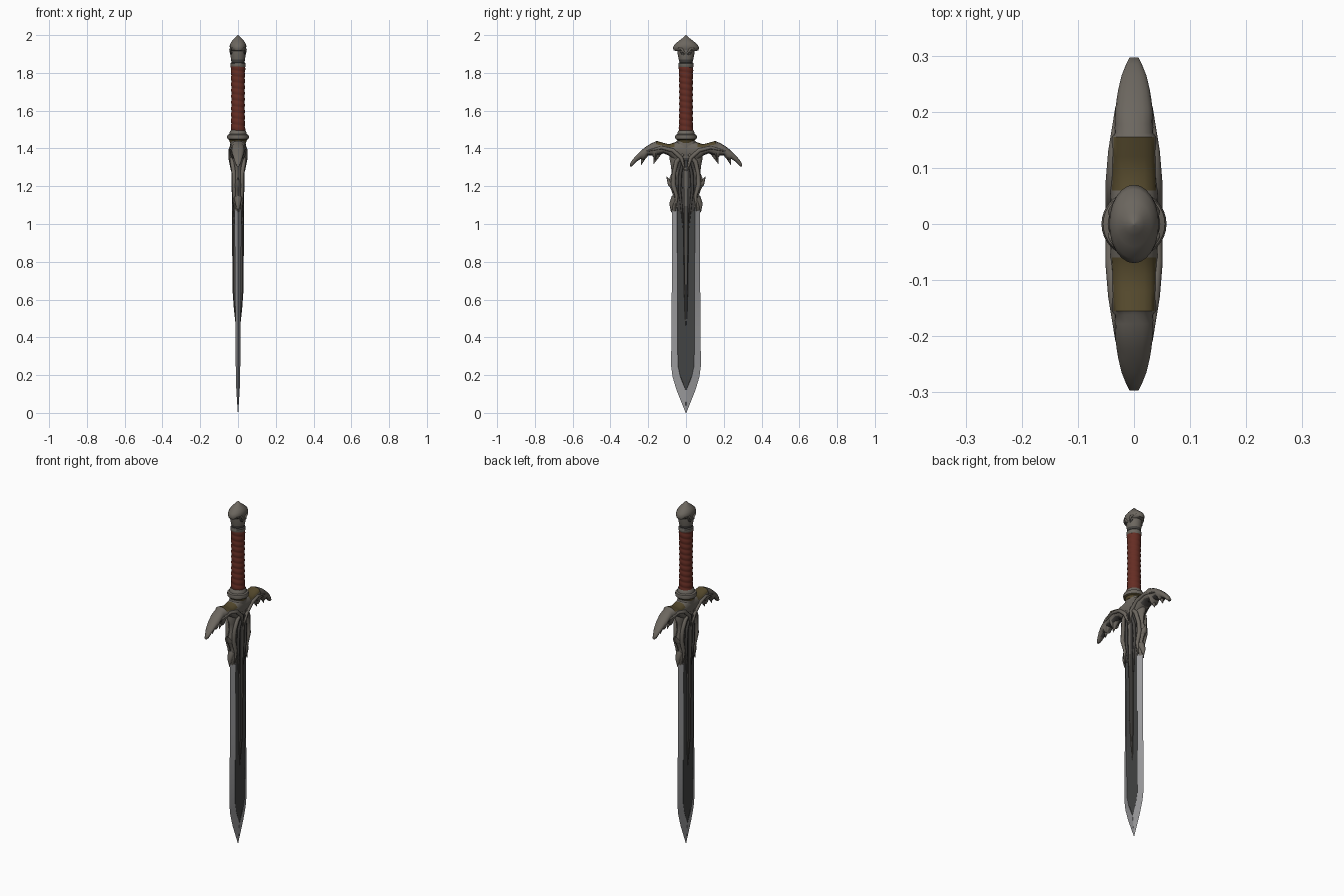
import bpy, bmesh, math
from mathutils import Vector

if "Cube" in bpy.data.objects:
    bpy.data.objects.remove(bpy.data.objects["Cube"])

def material(name, r, g, b):
    m = bpy.data.materials.new(name)
    m.diffuse_color = (r, g, b, 1)
    m.use_nodes = True
    m.node_tree.nodes["Principled BSDF"].inputs["Base Color"].default_value = m.diffuse_color
    return m

STEEL = material("polished_steel", 0.33, 0.33, 0.34)
DARK = material("dark_fuller_steel", 0.055, 0.057, 0.057)
METAL = material("worn_grey_metal", 0.15, 0.135, 0.115)
SHADE = material("blackened_metal", 0.06, 0.056, 0.052)
RED = material("red_leather", 0.13, 0.026, 0.017)
BRONZE = material("olive_bronze", 0.09, 0.067, 0.026)

def loft(name, rings, mats, rule=None, angle=40):
    """Skin a list of equal-length rings; rule(centre, normal) picks the material."""
    bm = bmesh.new()
    vs = [[bm.verts.new(p) for p in r] for r in rings]
    n = len(rings[0])
    for a, b in zip(vs, vs[1:]):
        for i in range(n):
            j = (i + 1) % n
            bm.faces.new((a[i], a[j], b[j], b[i]))
    bm.faces.new(vs[0])
    bm.faces.new(vs[-1])
    bmesh.ops.recalc_face_normals(bm, faces=bm.faces[:])
    bm.normal_update()
    if rule:
        for f in bm.faces:
            f.material_index = rule(f.calc_center_median(), f.normal)
    me = bpy.data.meshes.new(name)
    bm.to_mesh(me)
    bm.free()
    for m in mats:
        me.materials.append(m)
    ob = bpy.data.objects.new(name, me)
    bpy.context.collection.objects.link(ob)
    bpy.ops.object.select_all(action='DESELECT')
    ob.select_set(True)
    bpy.context.view_layer.objects.active = ob
    bpy.ops.object.shade_smooth_by_angle(angle=math.radians(angle))
    return ob

def oval(z, rx, ry, n=24):
    return [(rx * math.cos(2 * math.pi * i / n), ry * math.sin(2 * math.pi * i / n), z) for i in range(n)]

def tube(name, pts, radii, mat, n=8):
    """Tapered horn through the given points."""
    pts = [Vector(p) for p in pts]
    rings = []
    for k, p in enumerate(pts):
        t = (pts[min(k + 1, len(pts) - 1)] - pts[max(k - 1, 0)]).normalized()
        u = t.cross(Vector((1, 0, 0))).normalized()
        w = t.cross(u)
        rings.append([p + radii[k] * (u * math.cos(2 * math.pi * i / n) + w * math.sin(2 * math.pi * i / n))
                      for i in range(n)])
    return loft(name, rings, [mat], angle=60)

# Blade: bright bevelled edges around a dark flat fuller
blade = []
for z, w, wi, t in [(0.0, .002, .001, .001), (.12, .05, .002, .009), (.19, .071, .030, .011),
                    (.25, .079, .043, .012), (.42, .077, .045, .013), (.7, .075, .046, .016),
                    (1.15, .073, .047, .019)]:
    blade.append([(0, w, z), (t, wi, z), (t * .85, wi * .9, z), (t * .85, -wi * .9, z), (t, -wi, z),
                  (0, -w, z), (-t, -wi, z), (-t * .85, -wi * .9, z), (-t * .85, wi * .9, z), (-t, wi, z)])

def blade_rule(c, n):
    lim = min(.048, .043 * (c.z - .1) / .12)
    return 1 if c.z > .13 and abs(c.y) < .0455 and abs(c.y) < lim + .02 and abs(n.x) > .5 and not edge_face(c) else 0

def edge_face(c):
    # bevel strips have their centre far from the middle plane
    return abs(c.y) > (.047 if c.z > .3 else .037 if c.z > .17 else .02)

loft("blade", blade, [STEEL, DARK], blade_rule, 15)

# Long central spine running down both faces of the blade
spine = []
for z, w, t in [(.46, .002, .012), (.55, .008, .022), (.65, .011, .029), (.9, .014, .031),
                (1.12, .017, .032), (1.3, .022, .036)]:
    spine.append([(0, w, z), (t * .8, w * .9, z), (t, w * .35, z), (t, -w * .35, z), (t * .8, -w * .9, z),
                  (0, -w, z), (-t * .8, -w * .9, z), (-t, -w * .35, z), (-t, w * .35, z), (-t * .8, w * .9, z)])
loft("blade_spine", spine, [SHADE, METAL], lambda c, n: 1 if abs(c.y) < .002 else 0, 25)

# Sculpted block between blade and crossguard
block = [(1.06, .066, .018), (1.09, .076, .024), (1.12, .078, .026), (1.145, .066, .024), (1.18, .078, .025),
         (1.21, .094, .026), (1.235, .090, .026), (1.27, .076, .026), (1.31, .080, .030), (1.35, .088, .037),
         (1.40, .075, .043), (1.44, .050, .040)]
loft("blade_collar", [oval(z, t, w, 20) for z, w, t in block], [METAL, SHADE],
     lambda c, n: 1 if abs(c.y) < .05 and c.z < 1.34 else 0)

# Crossguard: scalloped wing profile, mirrored about the middle
half = [(.06, 1.432, 1.335, .042), (.09, 1.422, 1.362, .040), (.12, 1.430, 1.374, .039),
        (.155, 1.440, 1.360, .039), (.162, 1.436, 1.335, .035), (.178, 1.430, 1.362, .034),
        (.205, 1.414, 1.364, .033), (.222, 1.402, 1.335, .031), (.24, 1.386, 1.345, .028),
        (.265, 1.362, 1.328, .022), (.285, 1.338, 1.306, .014), (.297, 1.318, 1.304, .008)]
cols = [(-y, a, b, t) for y, a, b, t in reversed(half)] + [(0, 1.452, 1.32, .043)] + half
wing = []
for y, top, bot, t in cols:
    mid, h = top * .6 + bot * .4, top - bot
    ring = []
    for i in range(16):
        a = 2 * math.pi * i / 16
        s = math.sin(a)
        ring.append((t * math.copysign(abs(math.cos(a)) ** .8, math.cos(a)), y, mid + s * h * (.4 if s > 0 else .6)))
    wing.append(ring)
loft("crossguard", wing, [METAL, BRONZE, SHADE],
     lambda c, n: 1 if .03 < abs(c.y) < .158 and n.z > .3 else 2 if n.z < -.75 else 0)

for s in (1, -1):
    # Claws hanging under the wings and thorns on the collar
    tube("wing_claw", [(0, s * .14, 1.39), (0, s * .16, 1.35), (0, s * .172, 1.318)], [.020, .012, .001], METAL)
    tube("wing_claw", [(0, s * .21, 1.38), (0, s * .228, 1.345), (0, s * .238, 1.312)], [.020, .011, .001], METAL)
    tube("collar_thorn", [(0, s * .06, 1.20), (0, s * .085, 1.215), (0, s * .103, 1.25)], [.022, .014, .001], METAL)
    tube("collar_thorn", [(0, s * .055, 1.14), (0, s * .075, 1.105), (0, s * .078, 1.06)], [.022, .014, .001], METAL)
    for f in (1, -1):
        # Raised ribs sweeping from the wings down to the blade
        tube("wing_rib", [(f * .030, s * .21, 1.385), (f * .037, s * .13, 1.405), (f * .040, s * .07, 1.39),
                          (f * .040, s * .025, 1.35), (f * .034, s * .005, 1.28)],
             [.003, .009, .011, .011, .003], METAL)
        tube("collar_rib", [(f * .036, s * .015, 1.37), (f * .030, s * .05, 1.33), (f * .022, s * .064, 1.27),
                            (f * .020, s * .068, 1.21), (f * .020, s * .050, 1.15), (f * .020, s * .055, 1.07)],
             [.008, .012, .011, .013, .010, .002], METAL)
        tube("inner_rib", [(f * .034, s * .012, 1.34), (f * .026, s * .030, 1.27), (f * .024, s * .034, 1.18),
                           (f * .020, s * .022, 1.08), (f * .017, s * .016, .98)],
             [.007, .009, .008, .006, .001], SHADE)

# Ring between guard and grip
loft("guard_ring", [oval(z, r, r, 32) for z, r in
     [(1.43, .042), (1.445, .047), (1.45, .056), (1.462, .058), (1.472, .055), (1.476, .046), (1.49, .043), (1.497, .036)]],
     [METAL, BRONZE], lambda c, n: 1 if c.z < 1.449 else 0)

# Leather grip with spiral wrapping
grip = []
for k in range(89):
    z = 1.485 + .35 * k / 88
    base = .0335 + .003 * abs(k / 44 - 1) ** 2
    ring = []
    for i in range(24):
        a = 2 * math.pi * i / 24
        r = base + .0028 * abs(math.sin(math.pi * 11 * k / 88 + a / 2))
        ring.append((r * math.cos(a), r * math.sin(a), z))
    grip.append(ring)
loft("grip", grip, [RED], angle=60)

# Pommel: ringed neck under a flared, pointed cap
loft("pommel_neck", [oval(z, rx, ry) for z, rx, ry in
     [(1.828, .036, .036), (1.835, .040, .040), (1.85, .040, .040), (1.856, .034, .035), (1.87, .037, .038),
      (1.90, .041, .044), (1.925, .040, .046), (1.95, .036, .045)]],
     [METAL, SHADE], lambda c, n: 1 if 1.85 < c.z < 1.87 else 0)
cap = []
for z, rx, ry, droop in [(1.915, .038, .045, 0), (1.928, .043, .064, .010), (1.943, .044, .070, .012),
                         (1.957, .040, .062, .008), (1.970, .031, .040, .002), (1.983, .018, .020, 0),
                         (2.0, .002, .002, 0)]:
    cap.append([(x, y, zz - droop * (y / ry) ** 2) for x, y, zz in oval(z, rx, ry)])
loft("pommel_cap", cap, [METAL], angle=50)
for s in (1, -1):
    for f in (1, -1):
        # Brow ridges and eye hollows on the pommel
        tube("pommel_brow", [(f * .038, s * .004, 1.90), (f * .040, s * .022, 1.925), (f * .026, s * .052, 1.935)],
             [.004, .007, .003], METAL)
        tube("pommel_hollow", [(f * .037, s * .010, 1.893), (f * .036, s * .020, 1.903), (f * .031, s * .030, 1.908)],
             [.002, .006, .002], SHADE)
